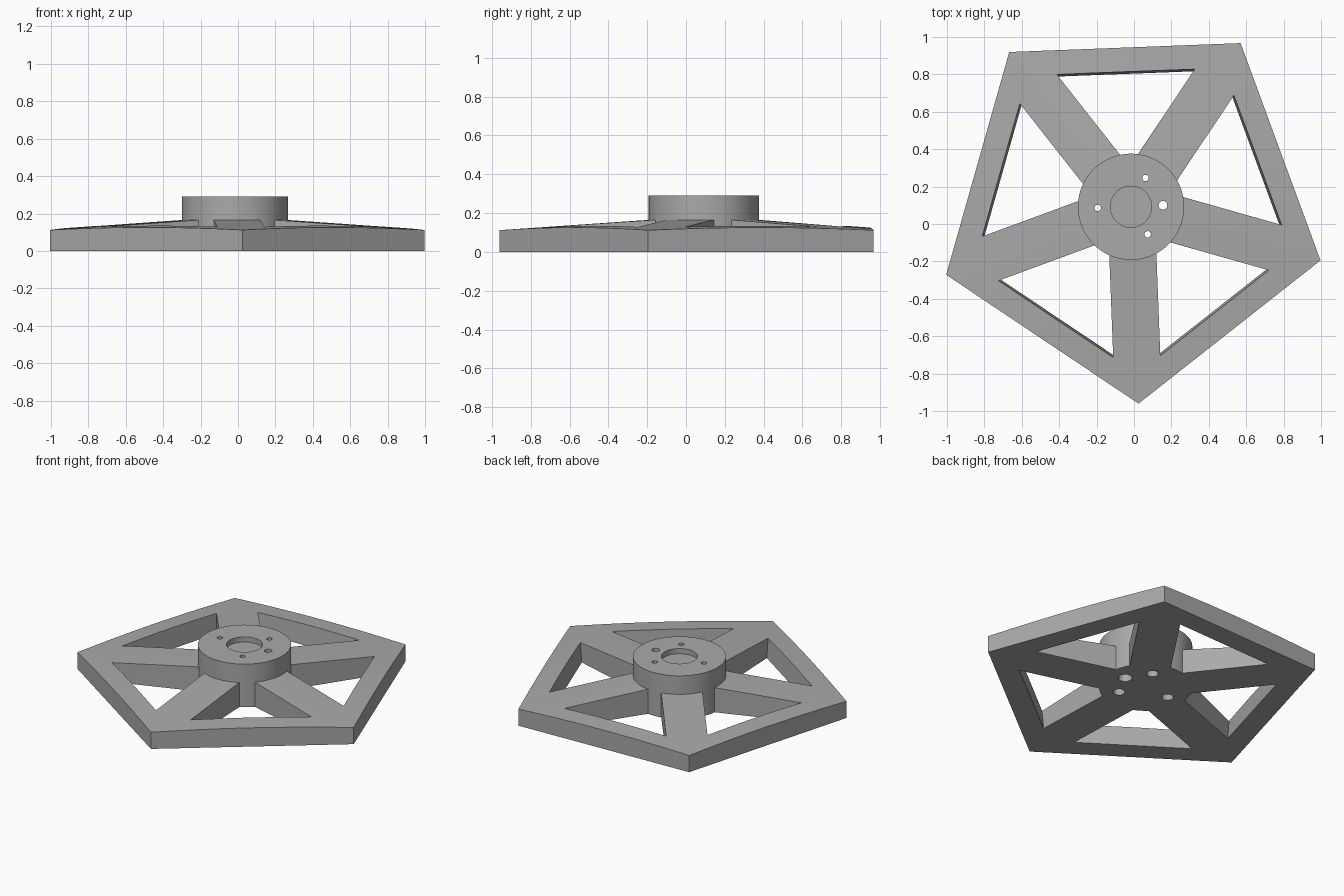
import bpy, bmesh, math
from mathutils import Vector

if "Cube" in bpy.data.objects:
    bpy.data.objects.remove(bpy.data.objects["Cube"])

CX, CY = -0.016, 0.092            # hub axis
R = 1.053                         # corner radius of the rim
START = math.radians(-87.8)       # direction of the first spoke
STEP = math.radians(72)
HALF_SPOKE = 0.126
RIM_TOP, RIM_BOTTOM = 0.722, 0.711  # inner rim apothem, slightly drafted
HUB_R, HUB_TOP = 0.284, 0.29

grey = bpy.data.materials.new("metal_grey")
grey.diffuse_color = (0.4, 0.4, 0.4, 1)
grey.use_nodes = True
grey.node_tree.nodes["Principled BSDF"].inputs["Base Color"].default_value = grey.diffuse_color


def loft(name, rings):
    """Closed solid through rings of points, bottom ring first."""
    bm = bmesh.new()
    loops = [[bm.verts.new(p) for p in ring] for ring in rings]
    n = len(loops[0])
    bm.faces.new(loops[0][::-1])
    bm.faces.new(loops[-1])
    for a, b in zip(loops, loops[1:]):
        for i in range(n):
            j = (i + 1) % n
            bm.faces.new((a[i], a[j], b[j], b[i]))
    bmesh.ops.recalc_face_normals(bm, faces=bm.faces)
    mesh = bpy.data.meshes.new(name)
    bm.to_mesh(mesh)
    bm.free()
    obj = bpy.data.objects.new(name, mesh)
    bpy.context.collection.objects.link(obj)
    obj.data.materials.append(grey)
    return obj


def circle(r, z, n, x=CX, y=CY, start=0.0):
    return [(x + r * math.cos(start + i * math.tau / n),
             y + r * math.sin(start + i * math.tau / n), z) for i in range(n)]


def cylinder(name, r, z0, z1, n=48, x=CX, y=CY):
    return loft(name, [circle(r, z0, n, x, y), circle(r, z1, n, x, y)])


def combine(target, tool, operation):
    mod = target.modifiers.new(operation, 'BOOLEAN')
    mod.operation, mod.solver, mod.object = operation, 'EXACT', tool
    bpy.context.view_layer.objects.active = target
    bpy.ops.object.modifier_apply(modifier=mod.name)
    bpy.data.objects.remove(tool)


# Five-sided plate
wheel = loft("spoked_wheel", [circle(R, 0, 5, start=START),
                              circle(R, 0.3, 5, start=START)])

# Gently conical top surface
cone = loft("top_cone", [circle(1.2, -0.1, 160), circle(1.2, 0.102, 160),
                         circle(0.2, 0.171, 160)])
combine(wheel, cone, 'INTERSECT')

# Openings between the spokes
apex = HALF_SPOKE / math.sin(STEP / 2)
spread = math.tan(STEP / 2)
for k in range(5):
    mid = START + STEP * (k + 0.5)
    u = Vector((math.cos(mid), math.sin(mid)))
    v = Vector((-u.y, u.x))
    rings = []
    for z in (-0.1, 0.4):
        t = z / 0.125
        outer = RIM_BOTTOM + (RIM_TOP - RIM_BOTTOM) * t
        w = (outer - apex) * spread
        rings.append([(CX + p.x, CY + p.y, z) for p in
                      (u * apex, u * outer - v * w, u * outer + v * w)])
    combine(wheel, loft("opening", rings), 'DIFFERENCE')

# Hub with shallow central recess
combine(wheel, cylinder("hub", HUB_R, 0, HUB_TOP, 96), 'UNION')
combine(wheel, cylinder("recess", 0.11, HUB_TOP - 0.035, 0.4, 64), 'DIFFERENCE')

# Bolt holes, wider when entered from below
for x, y, r, wide in ((0.061, 0.246, 0.017, 0.036), (0.155, 0.1, 0.023, 0.042),
                      (-0.194, 0.086, 0.017, 0.036), (0.073, -0.055, 0.017, 0.036)):
    bore = loft("bolt_bore", [circle(wide, -0.1, 32, x, y), circle(wide, 0.2, 32, x, y),
                              circle(r, 0.2, 32, x, y), circle(r, 0.4, 32, x, y)])
    combine(wheel, bore, 'DIFFERENCE')

# Smooth round surfaces, crisp edges
bpy.ops.object.select_all(action='DESELECT')
wheel.select_set(True)
bpy.context.view_layer.objects.active = wheel
bpy.ops.object.shade_smooth_by_angle(angle=math.radians(25))
